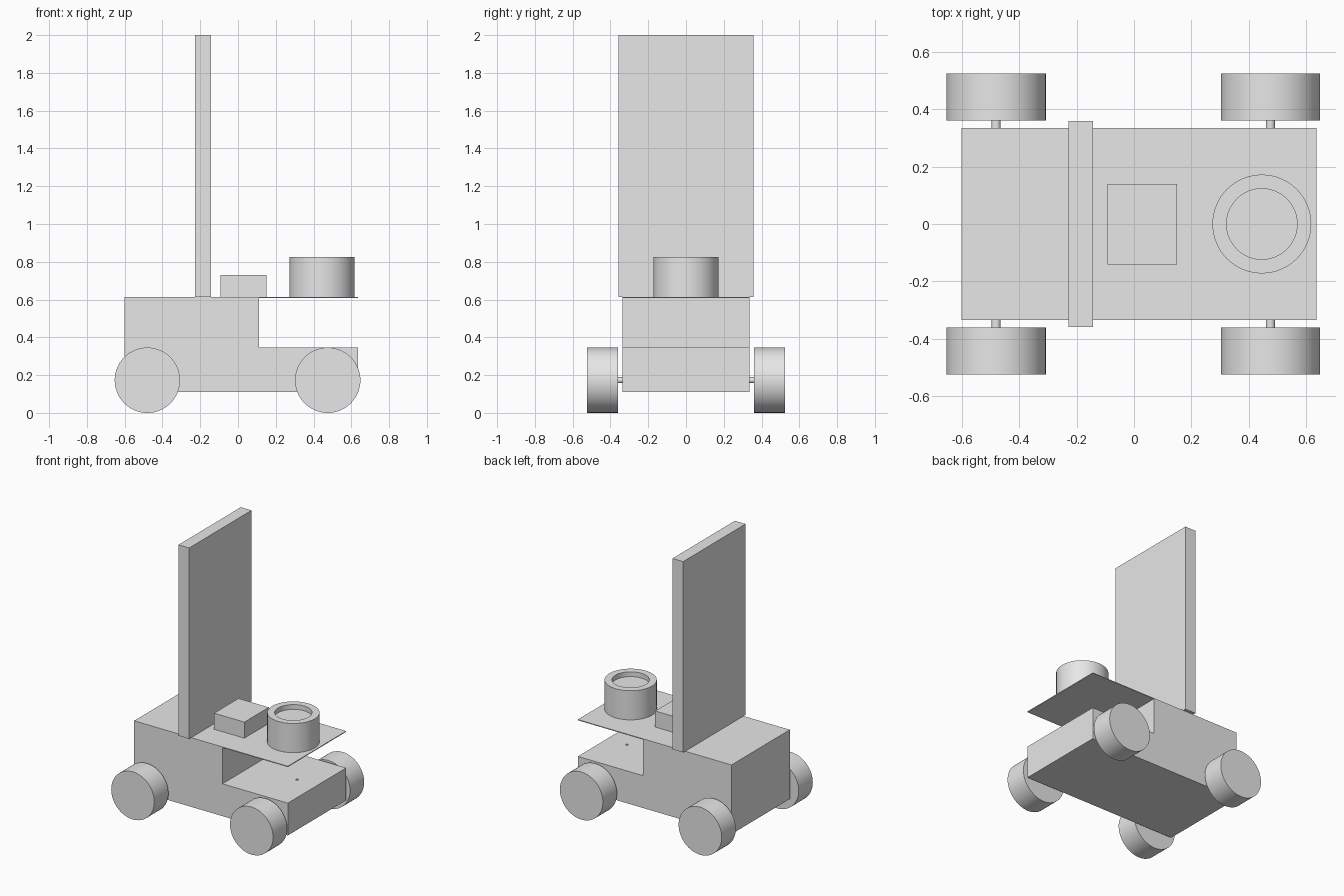
import bpy
import bmesh
from math import radians
from mathutils import Matrix, Vector

default = bpy.data.objects.get("Cube")
if default:
    bpy.data.objects.remove(default, do_unlink=True)

# One plain grey for the whole model
grey = bpy.data.materials.new("light_grey")
grey.use_nodes = True
grey.diffuse_color = (0.8, 0.8, 0.8, 1)
grey.node_tree.nodes["Principled BSDF"].inputs["Base Color"].default_value = (0.8, 0.8, 0.8, 1)


def finish(name, bm, smooth=False):
    bmesh.ops.recalc_face_normals(bm, faces=bm.faces)
    mesh = bpy.data.meshes.new(name)
    bm.to_mesh(mesh)
    bm.free()
    mesh.materials.append(grey)
    obj = bpy.data.objects.new(name, mesh)
    bpy.context.collection.objects.link(obj)
    if smooth:
        bpy.ops.object.select_all(action="DESELECT")
        obj.select_set(True)
        bpy.context.view_layer.objects.active = obj
        bpy.ops.object.shade_smooth_by_angle(angle=radians(30))
    return obj


def box(name, low, high):
    low, high = Vector(low), Vector(high)
    bm = bmesh.new()
    place = Matrix.Translation((low + high) / 2) @ Matrix.Diagonal((*(high - low), 1))
    bmesh.ops.create_cube(bm, size=1, matrix=place)
    return finish(name, bm)


def cylinder(name, centre, radius, depth, along_y=False, bore=None, segments=64):
    """Cylinder, optionally lying along y or with a (radius, depth) recess in its top."""
    bm = bmesh.new()
    bmesh.ops.create_cone(bm, cap_ends=True, segments=segments,
                          radius1=radius, radius2=radius, depth=depth)
    if bore:
        top = max(bm.faces, key=lambda f: f.calc_center_median().z)
        bmesh.ops.inset_individual(bm, faces=[top], thickness=radius - bore[0], use_even_offset=True)
        floor = bmesh.ops.extrude_discrete_faces(bm, faces=[top])["faces"][0]
        bmesh.ops.translate(bm, verts=floor.verts, vec=(0, 0, -bore[1]))
    turn = Matrix.Rotation(radians(90), 4, "X") if along_y else Matrix()
    bm.transform(Matrix.Translation(centre) @ turn)
    return finish(name, bm, True)


# Stepped body, extruded across the width
HALF = 0.335
profile = [(-0.6, 0.11), (0.635, 0.11), (0.635, 0.345),
           (0.11, 0.345), (0.11, 0.613), (-0.6, 0.613)]
bm = bmesh.new()
side = bm.faces.new([bm.verts.new((x, -HALF, z)) for x, z in profile])
sweep = bmesh.ops.extrude_face_region(bm, geom=[side])["geom"]
bmesh.ops.translate(bm, vec=(0, 2 * HALF, 0),
                    verts=[v for v in sweep if isinstance(v, bmesh.types.BMVert)])
body = finish("body", bm)

# Small round hole in the low deck
cutter = cylinder("deck_hole_cutter", (0.475, 0, 0.345), 0.01, 0.1, segments=24)
cutter.hide_render = True
cutter.hide_set(True)
cut = body.modifiers.new("deck_hole", "BOOLEAN")
cut.operation = "DIFFERENCE"
cut.solver = "EXACT"
cut.object = cutter
bpy.context.view_layer.objects.active = body
bpy.ops.object.modifier_apply(modifier=cut.name)
bpy.data.objects.remove(cutter, do_unlink=True)

# Overhanging plate, upright panel and the parts mounted on top
box("overhang_plate", (0.11, -HALF, 0.607), (0.635, HALF, 0.613))
box("upright_panel", (-0.228, -0.358, 0.613), (-0.142, 0.358, 2))
box("control_box", (-0.093, -0.141, 0.613), (0.15, 0.139, 0.73))
cylinder("sensor_drum", (0.445, 0, 0.719), 0.172, 0.212, bore=(0.123, 0.035))

# Wheels and axle stubs on both sides
for end, x in (("rear", -0.48), ("front", 0.475)):
    for label, s in (("left", 1), ("right", -1)):
        cylinder(f"{end}_wheel_{label}", (x, s * 0.442, 0.173), 0.173, 0.162, True)
        cylinder(f"{end}_axle_{label}", (x, s * 0.348, 0.173), 0.016, 0.03, True, segments=24)
